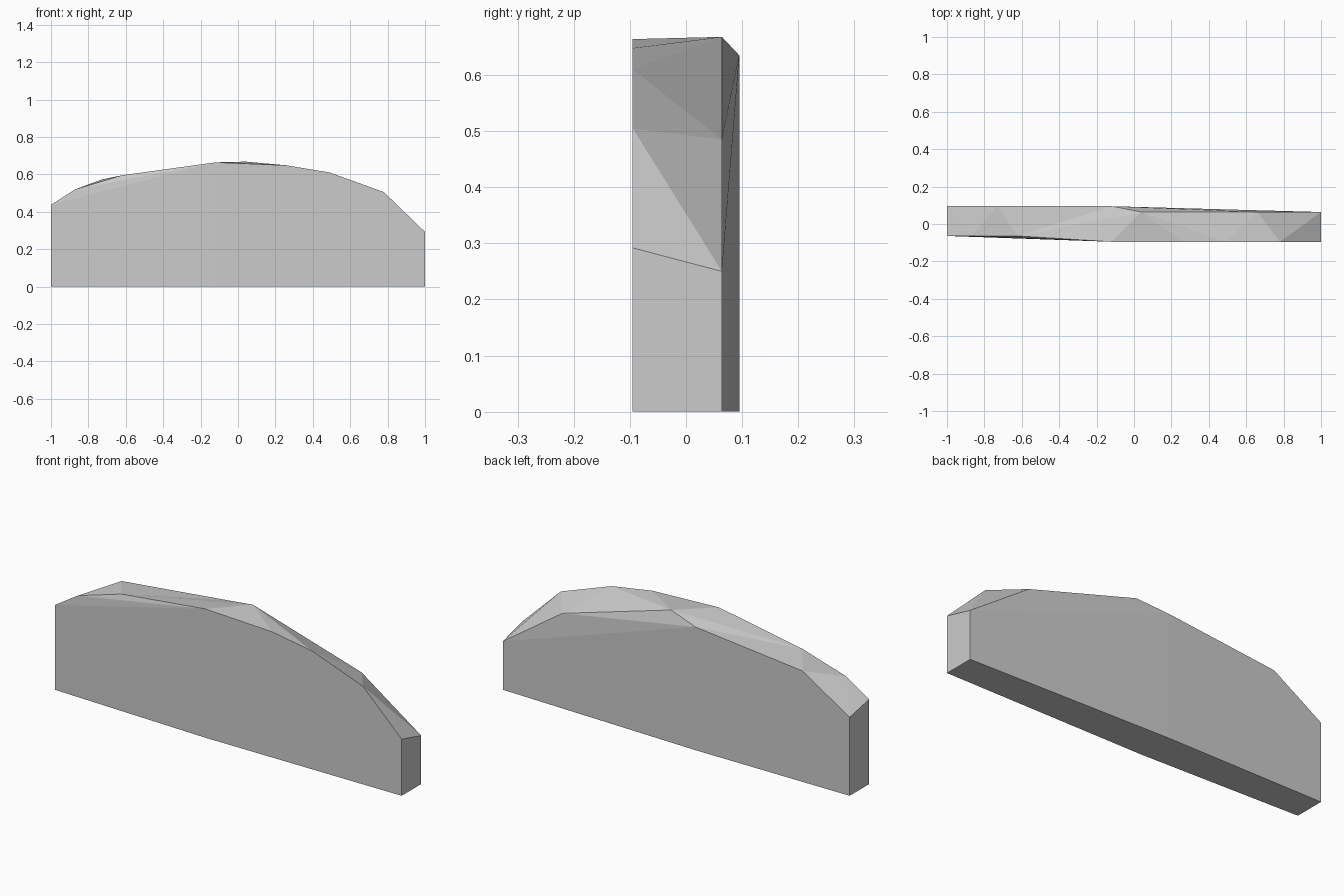
import bpy
import bmesh

cube = bpy.data.objects.get("Cube")
if cube:
    bpy.data.objects.remove(cube)

# Single grey stone colour
grey = bpy.data.materials.new("stone_grey")
grey.use_nodes = True
colour = (0.6, 0.6, 0.6, 1)
grey.diffuse_color = colour
grey.node_tree.nodes["Principled BSDF"].inputs["Base Color"].default_value = colour

THIN, WIDE = 0.064, 0.095

# Upper rims (x, z), running from -x to +x
front_profile = [(-1, .437), (-.87, .52), (-.62, .595), (-.12, .664),
                 (.26, .648), (.49, .61), (.78, .505), (1, .292)]
back_profile = [(-1, .405), (-.73, .572), (-.12, .635), (.04, .668),
                (.66, .485), (1, .25)]

bm = bmesh.new()
front = [bm.verts.new((x, -THIN if x < -.2 else -WIDE, z)) for x, z in front_profile]
back = [bm.verts.new((x, THIN if x > 0 else WIDE, z)) for x, z in back_profile]


def foot(v):
    return bm.verts.new((v.co.x, v.co.y, 0))


# Ground corners under the ends and the bend of each wall
front_foot = [foot(front[i]) for i in (0, 3, 7)]
back_foot = [foot(back[i]) for i in (0, 2, 5)]


def fan(apex, ring):
    for a, b in zip(ring, ring[1:]):
        bm.faces.new((apex, a, b))


# Front and back walls: a flat half and a slightly tapered half each
bm.faces.new(front[3:] + [front_foot[2], front_foot[1]])
fan(front[3], front[2::-1] + front_foot[:2])
bm.faces.new(back[:3] + [back_foot[1], back_foot[0]])
fan(back[2], back[3:] + [back_foot[2], back_foot[1]])

# Faceted crown: step along either rim in turn
f = b = 0
for step in "FBFBBFFFBFBF":
    if step == "F":
        bm.faces.new((front[f], front[f + 1], back[b]))
        f += 1
    else:
        bm.faces.new((front[f], back[b + 1], back[b]))
        b += 1

# End caps and underside
for i in (0, -1):
    bm.faces.new((front[i], back[i], back_foot[i], front_foot[i]))
bm.faces.new(front_foot + back_foot[::-1])

bmesh.ops.recalc_face_normals(bm, faces=bm.faces[:])
mesh = bpy.data.meshes.new("curved_slab")
bm.to_mesh(mesh)
bm.free()
mesh.materials.append(grey)
slab = bpy.data.objects.new("curved_slab", mesh)
bpy.context.collection.objects.link(slab)
